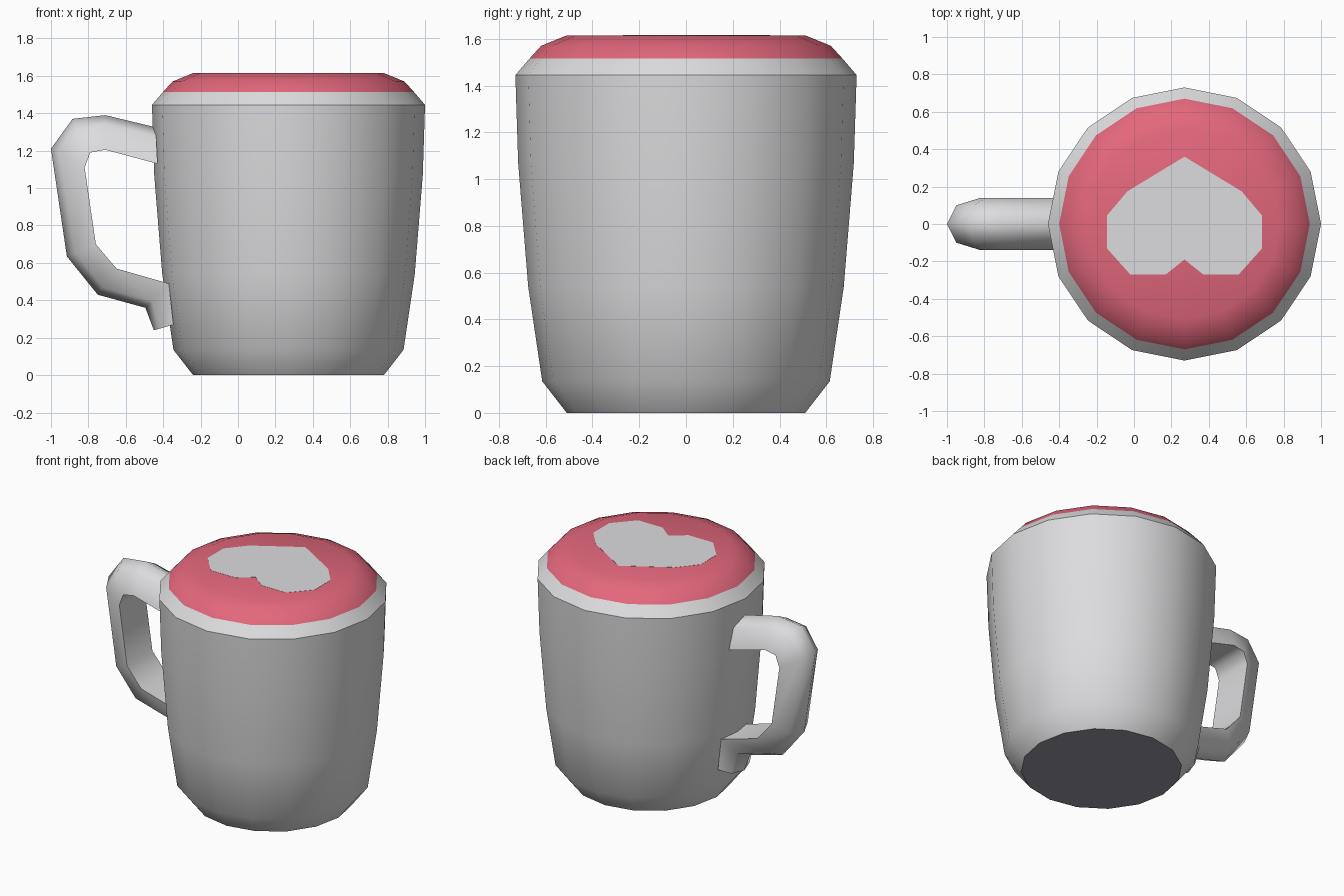
import bpy, bmesh, math

if "Cube" in bpy.data.objects:
    bpy.data.objects.remove(bpy.data.objects["Cube"])

CX = 0.27    # axis of the cup
SIDES = 16


def material(name, rgb):
    m = bpy.data.materials.new(name)
    m.diffuse_color = (*rgb, 1)
    m.use_nodes = True
    m.node_tree.nodes["Principled BSDF"].inputs["Base Color"].default_value = m.diffuse_color
    return m


grey = material("light_grey", (0.72, 0.72, 0.735))
pink = material("pink_foam", (0.77, 0.137, 0.20))
dark = material("dark_base", (0.31, 0.30, 0.36))


def build(name, verts, faces, mat, angle=None):
    me = bpy.data.meshes.new(name)
    me.from_pydata(verts, [], faces)
    bm = bmesh.new()
    bm.from_mesh(me)
    bmesh.ops.recalc_face_normals(bm, faces=bm.faces)
    bm.to_mesh(me)
    bm.free()
    me.materials.append(mat)
    ob = bpy.data.objects.new(name, me)
    bpy.context.collection.objects.link(ob)
    if angle:
        bpy.ops.object.select_all(action='DESELECT')
        ob.select_set(True)
        bpy.context.view_layer.objects.active = ob
        bpy.ops.object.shade_smooth_by_angle(angle=math.radians(angle))
    return ob


def loft(rings):
    """Skin closed rings of equal length and cap both ends."""
    n = len(rings[0])
    faces = [(r * n + i, r * n + (i + 1) % n, (r + 1) * n + (i + 1) % n, (r + 1) * n + i)
             for r in range(len(rings) - 1) for i in range(n)]
    last = (len(rings) - 1) * n
    faces += [tuple(range(n)), tuple(range(last, last + n))]
    return [v for ring in rings for v in ring], faces


def circle(r, z):
    return [(CX + r * math.cos(2 * math.pi * i / SIDES),
             r * math.sin(2 * math.pi * i / SIDES), z) for i in range(SIDES)]


# Cup body with sloping rim, and domed foam as the upper bands
profile = [(0.51, 0), (0.615, 0.135), (0.675, 0.54), (0.718, 1.07), (0.73, 1.445),
           (0.67, 1.515), (0.62, 1.57), (0.51, 1.615)]
cup = build("cup_and_foam", *loft([circle(r, z) for r, z in profile]), grey, 36)
cup.data.materials.append(pink)
cup.data.materials.append(dark)
for p in cup.data.polygons:
    if p.center.z > 1.52:
        p.material_index = 1
    elif p.center.z < 0.01:
        p.material_index = 2

# Heart plate on the foam
half = [(0, 0.36), (0.305, 0.175), (0.415, 0.045), (0.415, -0.13), (0.29, -0.27),
        (0.10, -0.27), (0, -0.19)]
outline = half + [(-x, y) for x, y in half[-2:0:-1]]
build("heart", *loft([[(CX + x, y, z) for x, y in outline] for z in (1.612, 1.616)]), grey)

# Handle: D-shaped section, from outer and inner side points
stations = [((-0.44, 1.325), (-0.43, 1.13)), ((-0.71, 1.39), (-0.71, 1.205)),
            ((-0.885, 1.37), (-0.79, 1.19)), ((-1.0, 1.21), (-0.82, 1.11)),
            ((-0.915, 0.635), (-0.76, 0.70)), ((-0.75, 0.43), (-0.65, 0.57)),
            ((-0.495, 0.36), (-0.37, 0.49)), ((-0.45, 0.24), (-0.345, 0.27))]
section = [(0, 0), (0.10, 0.28), (0.14, 1), (-0.14, 1), (-0.10, 0.28)]
rings = [[(o[0] + (i[0] - o[0]) * t, y, o[1] + (i[1] - o[1]) * t) for y, t in section]
         for o, i in stations]
build("handle", *loft(rings), grey, 65)
